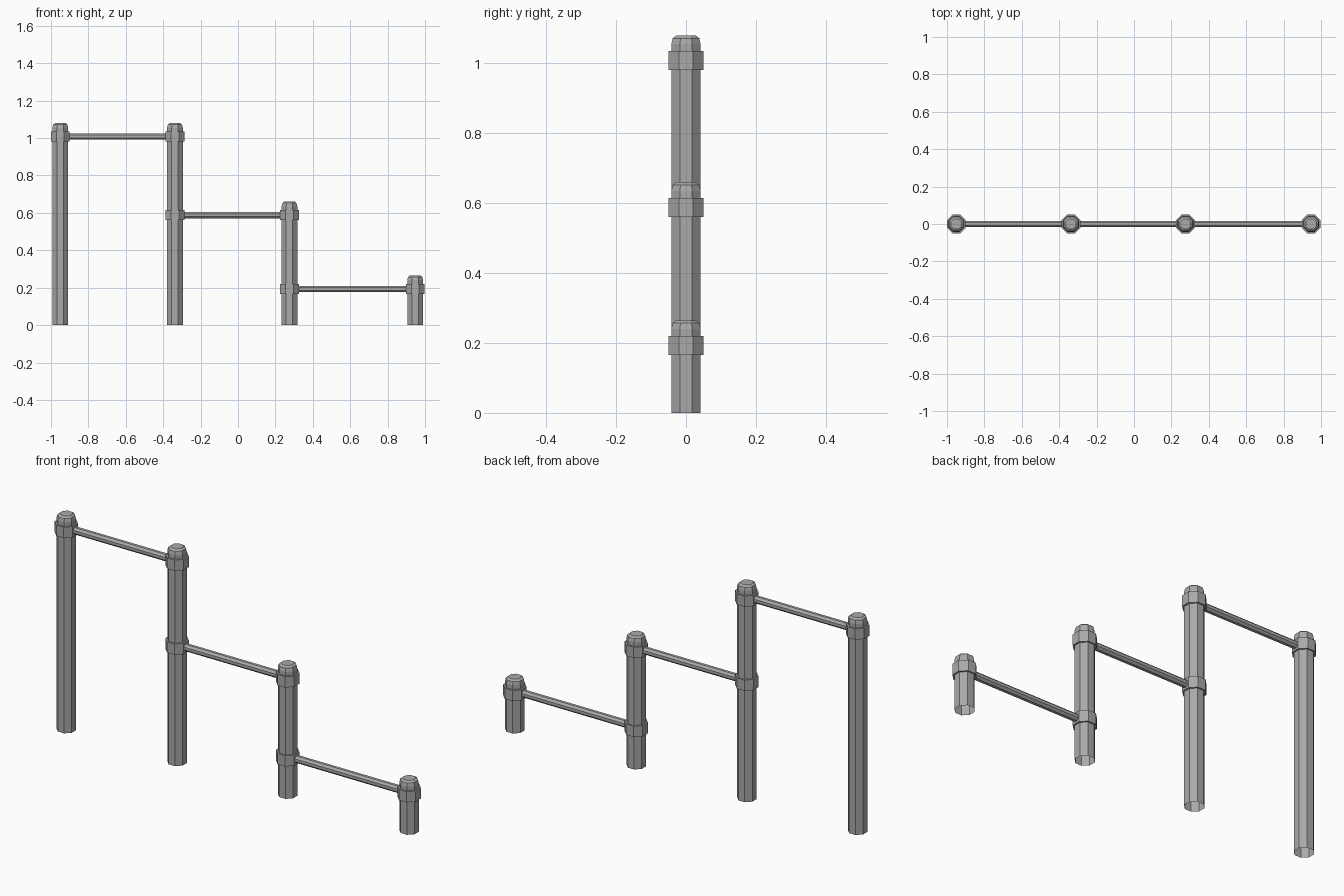
import bpy
import bmesh
from math import pi, cos, sin
from mathutils import Matrix

cube = bpy.data.objects.get("Cube")
if cube:
    bpy.data.objects.remove(cube, do_unlink=True)

SIDES = 8
FLAT = cos(pi / SIDES)  # turns half-width across flats into corner radius

steel = bpy.data.materials.new("grey steel")
steel.use_nodes = True
colour = (0.4, 0.4, 0.4, 1)
steel.diffuse_color = colour
steel.node_tree.nodes["Principled BSDF"].inputs["Base Color"].default_value = colour


def lathe(name, profile, matrix, cap_start=False, cap_end=False):
    """Octagonal solid from (half-width, height) pairs along local z."""
    bm = bmesh.new()
    rings = []
    for half, z in profile:
        r = half / FLAT
        angles = [(i + 0.5) * 2 * pi / SIDES for i in range(SIDES)]
        rings.append([bm.verts.new((r * cos(a), r * sin(a), z)) for a in angles])
    for low, high in zip(rings, rings[1:]):
        for i in range(SIDES):
            j = (i + 1) % SIDES
            bm.faces.new((low[i], low[j], high[j], high[i]))
    if cap_start:
        bm.faces.new(rings[0][::-1])
    if cap_end:
        bm.faces.new(rings[-1])
    mesh = bpy.data.meshes.new(name)
    bm.to_mesh(mesh)
    bm.free()
    mesh.materials.append(steel)
    obj = bpy.data.objects.new(name, mesh)
    obj.matrix_world = matrix
    bpy.context.collection.objects.link(obj)


# Posts, open at the foot, with a rounded top
posts = [(-0.95, 1.08), (-0.337, 1.08), (0.275, 0.66), (0.947, 0.265)]
for n, (x, top) in enumerate(posts, 1):
    profile = [(0.042, 0), (0.042, top - 0.025), (0.038, top - 0.008), (0.028, top)]
    lathe(f"post_{n}", profile, Matrix.Translation((x, 0, 0)), cap_end=True)

# Each bar joins two neighbouring posts, with a collar at both ends
for n, z in enumerate([1.008, 0.588, 0.193], 1):
    x0, x1 = posts[n - 1][0], posts[n][0]
    turn = Matrix.Rotation(pi / 2, 4, 'Y')
    lathe(f"bar_{n}", [(0.017, 0), (0.017, x1 - x0)],
          Matrix.Translation((x0, 0, z)) @ turn, True, True)
    for side, x in (("right", x0), ("left", x1)):
        lathe(f"collar_{n}_{side}", [(0.042, -0.027), (0.05, -0.027), (0.05, 0.027), (0.042, 0.027)],
              Matrix.Translation((x, 0, z)))
